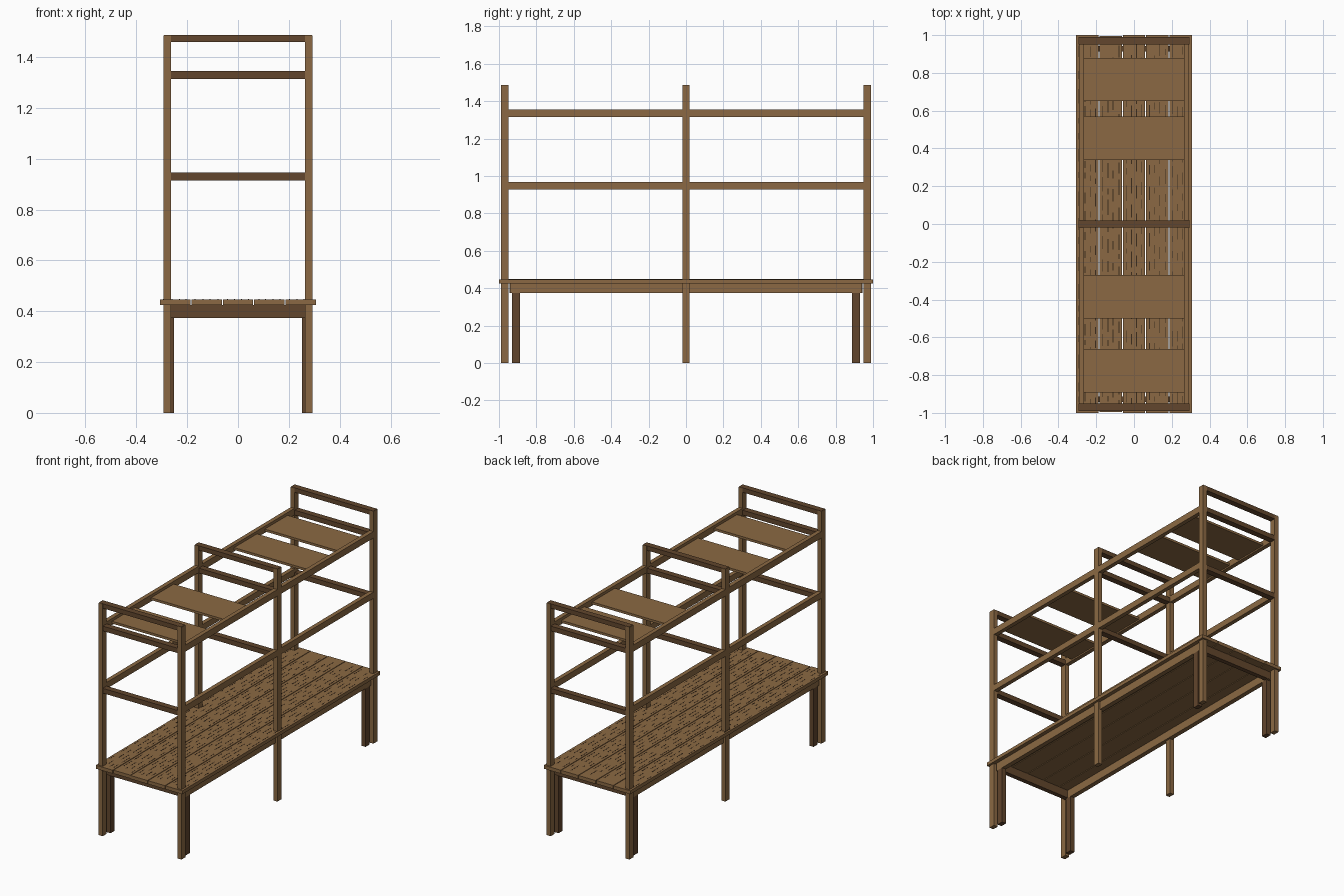
import bpy
import bmesh
import random
from mathutils import Matrix, Vector

if "Cube" in bpy.data.objects:
    bpy.data.objects.remove(bpy.data.objects["Cube"], do_unlink=True)

random.seed(4)


def make_material(name, rgb):
    mat = bpy.data.materials.new(name)
    mat.use_nodes = True
    mat.diffuse_color = (*rgb, 1)
    mat.node_tree.nodes["Principled BSDF"].inputs["Base Color"].default_value = (*rgb, 1)
    return mat


light_wood = make_material("light wood", (0.258, 0.141, 0.056))
dark_wood = make_material("dark wood", (0.122, 0.061, 0.026))
grain_wood = make_material("grain brown", (0.045, 0.025, 0.012))


def add_box(bm, x, y, z):
    """Add a box given its (min, max) range on each axis."""
    lo, hi = (Vector(c) for c in zip(x, y, z))
    matrix = Matrix.Translation((lo + hi) / 2) @ Matrix.Diagonal((*(hi - lo), 1))
    bmesh.ops.create_cube(bm, size=1, matrix=matrix)


def build(name, boxes, mat):
    bm = bmesh.new()
    for box in boxes:
        add_box(bm, *box)
    mesh = bpy.data.meshes.new(name)
    bm.to_mesh(mesh)
    bm.free()
    mesh.materials.append(mat)
    obj = bpy.data.objects.new(name, mesh)
    bpy.context.collection.objects.link(obj)
    return obj


def side(sign, a, b):
    """Range from a to b, mirrored when sign is negative."""
    return tuple(sorted((sign * a, sign * b)))


SIDES = {"left": 1, "right": -1}
STATIONS = {"front": -0.97, "middle": 0, "back": 0.97}
DECK_Z = (0.425, 0.447)

# Tall posts with cross rails at each station
for place, y in STATIONS.items():
    for label, s in SIDES.items():
        build(f"{place}_{label}_post",
              [(side(s, 0.264, 0.293), (y - 0.02, y + 0.02), (0, 1.485))], light_wood)
    rail_y = (y - 0.0195, y + 0.0195)
    build(f"{place}_top_bar", [((-0.292, 0.292), rail_y, (1.458, 1.487))], dark_wood)
    build(f"{place}_upper_cross_rail", [((-0.266, 0.266), rail_y, (1.313, 1.344))], dark_wood)
    build(f"{place}_lower_cross_rail", [((-0.266, 0.266), rail_y, (0.915, 0.946))], dark_wood)

# Long side rails and side aprons
for label, s in SIDES.items():
    rail_x = side(s, 0.265, 0.292)
    build(f"{label}_upper_rail", [(rail_x, (-0.97, 0.97), (1.314, 1.356))], light_wood)
    build(f"{label}_lower_rail", [(rail_x, (-0.97, 0.97), (0.928, 0.968))], light_wood)
    build(f"{label}_apron", [(side(s, 0.251, 0.281), (-0.941, 0.941), (0.373, 0.425))], light_wood)

# End aprons and short inner legs under the platform
for place, e in {"front": -1, "back": 1}.items():
    build(f"{place}_apron", [((-0.266, 0.266), side(e, 0.914, 0.943), (0.374, 0.425))], dark_wood)
    for label, s in SIDES.items():
        build(f"{place}_{label}_inner_leg",
              [(side(s, 0.251, 0.281), side(e, 0.888, 0.93), (0, 0.373))], dark_wood)

# Platform planks, and grain marks lying on them
PLANKS, PITCH, WIDTH = 5, 0.1234, 0.119
grain = []
for i in range(PLANKS):
    cx = (i - (PLANKS - 1) / 2) * PITCH
    end = 1 - random.uniform(0, 0.005) * (i % 2)
    build(f"deck_plank_{i + 1}",
          [((cx - WIDTH / 2, cx + WIDTH / 2), (-end, end), DECK_Z)], light_wood)
    for col in range(4):
        x = cx + (col - 1.5) * 0.029 + random.uniform(-0.003, 0.003)
        y = -0.97 + random.uniform(0, 0.06)
        while y < 0.9:
            length = random.uniform(0.025, 0.085)
            grain.append(((x - 0.002, x + 0.002), (y, y + length),
                          (DECK_Z[1] - 0.001, DECK_Z[1] + 0.0007)))
            y += length + random.uniform(0.02, 0.08)
build("deck_grain_marks", grain, grain_wood)

# Thin boards lying between the upper rails
for i, y in enumerate((-0.778, -0.385, 0.455, 0.765)):
    build(f"roof_board_{i + 1}",
          [((-0.266, 0.266), (y - 0.115, y + 0.115), (1.323, 1.338))], light_wood)
